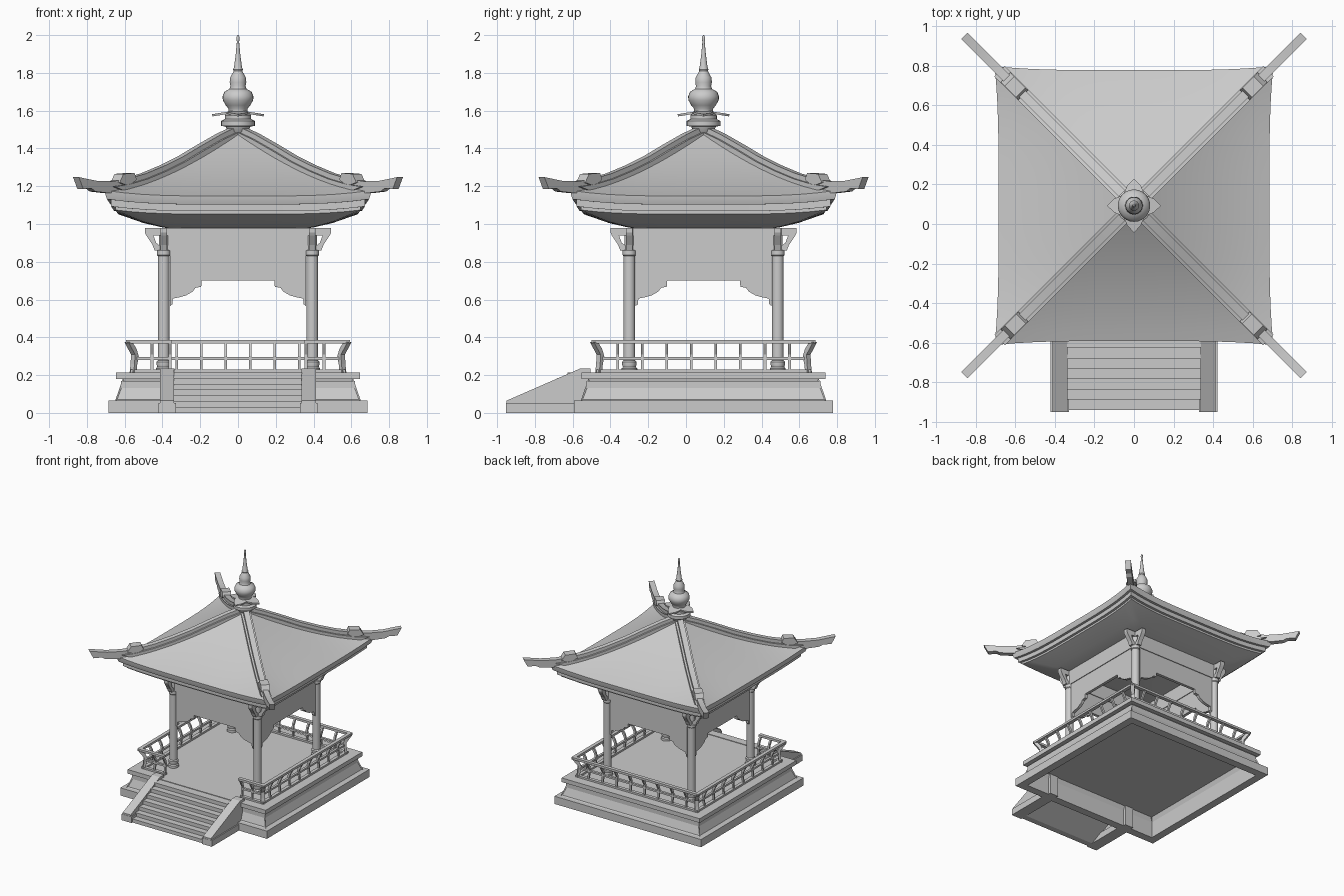
import bpy, bmesh
from math import radians, pi, cos, sin, sqrt
from mathutils import Matrix, Vector

cube = bpy.data.objects.get("Cube")
if cube:
    bpy.data.objects.remove(cube, do_unlink=True)

stone = bpy.data.materials.new("pale_grey_stone")
stone.use_nodes = True
stone.diffuse_color = (0.6, 0.6, 0.6, 1)
stone.node_tree.nodes["Principled BSDF"].inputs["Base Color"].default_value = (0.6, 0.6, 0.6, 1)

CENTRE = Matrix.Translation((0, 0.093, 0))   # axis of the pavilion
FLOOR = 0.215


def turn(quarter):
    return CENTRE @ Matrix.Rotation(quarter * pi / 2, 4, 'Z')


def finish(bm, name, smooth=None):
    bmesh.ops.remove_doubles(bm, verts=bm.verts, dist=1e-5)
    bmesh.ops.recalc_face_normals(bm, faces=bm.faces)
    mesh = bpy.data.meshes.new(name)
    bm.to_mesh(mesh)
    bm.free()
    mesh.materials.append(stone)
    if smooth:
        mesh.shade_smooth()
        mesh.set_sharp_from_angle(angle=radians(smooth))
    obj = bpy.data.objects.new(name, mesh)
    bpy.context.collection.objects.link(obj)
    return obj


def prism(bm, points, depth, matrix):
    """Outline in local x/z, extruded along local y."""
    rings = [[bm.verts.new(matrix @ Vector((x, s * depth / 2, z))) for x, z in points] for s in (-1, 1)]
    bm.faces.new(rings[0])
    bm.faces.new(rings[1][::-1])
    for i in range(len(points)):
        j = (i + 1) % len(points)
        bm.faces.new((rings[0][i], rings[0][j], rings[1][j], rings[1][i]))


def box(bm, x0, x1, y0, y1, z0, z1, matrix=Matrix()):
    prism(bm, [(x0, z0), (x1, z0), (x1, z1), (x0, z1)], y1 - y0,
          matrix @ Matrix.Translation((0, (y0 + y1) / 2, 0)))


def lathe(bm, profile, matrix, sides=20):
    rings = [[bm.verts.new(matrix @ Vector((r * cos(2 * pi * k / sides), r * sin(2 * pi * k / sides), z)))
              for k in range(sides)] for r, z in profile]
    for a, b in zip(rings, rings[1:]):
        for k in range(sides):
            j = (k + 1) % sides
            bm.faces.new((a[k], a[j], b[j], b[k]))
    bm.faces.new(rings[0])
    bm.faces.new(rings[-1])


def square_sweep(bm, profile, cuts=1, flare=0.0, lift=0.0):
    """Four-sided sweep of (half width, z), with optional raised corners."""
    for q in range(4):
        rows = []
        for r, z in profile:
            row = []
            for k in range(cuts + 1):
                u = 2 * k / cuts - 1
                bend = abs(u) ** 4 * (r / 0.685) ** 4
                e = r + flare * bend
                row.append(bm.verts.new(turn(q) @ Vector((u * e, -e, z + lift * bend))))
            rows.append(row)
        for a, b in zip(rows, rows[1:]):
            for k in range(cuts):
                bm.faces.new((a[k], a[k + 1], b[k + 1], b[k]))
    bmesh.ops.remove_doubles(bm, verts=bm.verts, dist=1e-5)
    bmesh.ops.dissolve_degenerate(bm, edges=bm.edges, dist=1e-5)


# Hollow plinth with recessed sloping panels
bm = bmesh.new()
square_sweep(bm, [(0, 0.17), (0.62, 0.17), (0.62, 0), (0.685, 0), (0.685, 0.065), (0.65, 0.065),
                  (0.61, 0.18), (0.645, 0.18), (0.645, FLOOR), (0, FLOOR)])
bmesh.ops.recalc_face_normals(bm, faces=bm.faces)
slopes = [f for f in bm.faces if 0.1 < abs(f.normal.z) < 0.6]
bmesh.ops.inset_individual(bm, faces=slopes, thickness=0.012, depth=-0.006)
finish(bm, "plinth")

# Stairs: stepped slab between two sloping side walls
SIDEWAYS = Matrix.Rotation(pi / 2, 4, 'Z')   # local x runs along world y
count, run, rise = 7, 0.052, FLOOR / 7
outline = []
for i in range(count):
    y = -0.94 + i * run
    outline += [(y, i * rise), (y, (i + 1) * rise)]
outline += [(-0.56, FLOOR), (-0.56, FLOOR - 0.05), (-0.89, 0)]
bm = bmesh.new()
prism(bm, outline, 0.68, SIDEWAYS)
finish(bm, "stairs")
bm = bmesh.new()
for s in (-1, 1):
    prism(bm, [(-0.95, 0), (-0.95, 0.065), (-0.56, 0.235), (-0.505, 0.235), (-0.505, 0)], 0.075,
          Matrix.Translation((s * 0.375, 0, 0)) @ SIDEWAYS)
    box(bm, s * 0.375 - 0.047, s * 0.375 + 0.047, -0.952, -0.55, 0, 0.052)
finish(bm, "stair_walls")

# Columns with moulded bases and capitals
CORNERS = [(sx * 0.393, sy * 0.393) for sx in (-1, 1) for sy in (-1, 1)]
bm = bmesh.new()
for x, y in CORNERS:
    lathe(bm, [(0.042, FLOOR), (0.042, 0.235), (0.034, 0.242), (0.038, 0.255), (0.038, 0.27), (0.031, 0.278),
               (0.031, 0.83), (0.036, 0.836), (0.036, 0.86), (0.026, 0.865), (0.026, 0.98)],
          CENTRE @ Matrix.Translation((x, y, 0)))
finish(bm, "columns", 35)

# Crossed brackets on the columns
bm = bmesh.new()
for x, y in CORNERS:
    for q in range(4):
        m = CENTRE @ Matrix.Translation((x, y, 0)) @ Matrix.Rotation(q * pi / 2, 4, 'Z')
        prism(bm, [(0, 0.94), (0.093, 0.94), (0.1, 0.955), (0.1, 0.98), (0, 0.98)], 0.036, m)
        prism(bm, [(0.02, 0.86), (0.048, 0.86), (0.06, 0.89), (0.093, 0.94), (0.055, 0.94), (0.04, 0.9),
                   (0.02, 0.885)], 0.036, m)
finish(bm, "brackets")

# Scalloped valances and beams between the columns
half = [(0.36, 0.98), (0.36, 0.565), (0.348, 0.575), (0.345, 0.605), (0.31, 0.612), (0.275, 0.622),
        (0.24, 0.642), (0.225, 0.662), (0.195, 0.668), (0.192, 0.7)]
bm = bmesh.new()
for q in range(4):
    m = turn(q) @ Matrix.Translation((0, -0.393, 0))
    prism(bm, half + [(-x, z) for x, z in reversed(half)], 0.024, m)
    box(bm, -0.37, 0.37, -0.018, 0.018, 0.86, 0.98, m)
finish(bm, "valances")

# Railing: curved balusters and three rails, open in front of the stairs
baluster = [(0.548, FLOOR), (0.545, 0.25), (0.536, 0.3), (0.548, 0.34), (0.57, 0.375),
            (0.59, 0.375), (0.575, 0.345), (0.556, 0.31), (0.558, 0.26), (0.563, FLOOR)]
RAILS = [(0.54, 0.568, FLOOR, 0.23), (0.536, 0.556, 0.28, 0.295), (0.562, 0.592, 0.367, 0.385)]
bm = bmesh.new()
for q in range(4):
    m = turn(q)
    spans = [(-1, -0.35), (0.35, 1)] if q == 0 else [(-1, 1)]
    for a, b in spans:
        for r0, r1, z0, z1 in RAILS:
            box(bm, max(a, -r1), min(b, r1), -r1, -r0, z0, z1, m)
    offsets = [s * v for s in (-1, 1) for v in (0.065, 0.195, 0.325, 0.455)]
    if q == 0:
        offsets = [s * v for s in (-1, 1) for v in (0.36, 0.455)]
    for x in offsets:
        prism(bm, baluster, 0.014, m @ Matrix.Translation((x, 0, 0)) @ Matrix.Rotation(-pi / 2, 4, 'Z'))
    # corner post
    prism(bm, baluster, 0.03, m @ Matrix.Rotation(pi / 4, 4, 'Z') @ Matrix.Diagonal((sqrt(2), 1, 1, 1)))
finish(bm, "railing")

# Roof: concave slopes, stepped eaves and soffit
slope = [(0.685 * i / 14, 1.51 - 0.72 * (0.685 * i / 14) + 0.28 * (0.685 * i / 14) ** 2) for i in range(15)]
eaves = [(0.682, 1.125), (0.675, 1.103), (0.655, 1.103), (0.655, 1.068), (0.635, 1.068), (0.635, 1.052),
         (0.5, 1.005), (0.4, 0.982), (0.33, 0.972), (0, 0.972)]
bm = bmesh.new()
square_sweep(bm, slope + eaves, cuts=16, flare=0.02, lift=0.03)
finish(bm, "roof", 25)

# Hip ridges with upturned ends and saddle blocks
ridge = [(0.02, 1.515), (0.1, 1.477), (0.2, 1.42), (0.3, 1.36), (0.4, 1.31), (0.5, 1.268), (0.6, 1.238),
         (0.68, 1.226), (0.76, 1.228), (0.858, 1.248), (0.835, 1.186), (0.79, 1.188), (0.77, 1.172),
         (0.71, 1.165), (0.6, 1.165), (0.4, 1.25), (0.2, 1.36), (0.02, 1.47)]
saddle = [(0.56, 1.235), (0.572, 1.27), (0.63, 1.265), (0.65, 1.22), (0.6, 1.2)]
bm = bmesh.new()
for q in range(4):
    m = turn(q) @ Matrix.Rotation(pi / 4, 4, 'Z') @ Matrix.Diagonal((sqrt(2), 1, 1, 1))
    prism(bm, ridge, 0.044, m)
    prism(bm, [(x, z - 0.028) for x, z in ridge[:8]] + [(x, z) for x, z in ridge[14:]], 0.075, m)
    prism(bm, saddle, 0.068, m)
finish(bm, "hip_ridges", 20)

# Finial: drum, bulb, vase and spire
bm = bmesh.new()
lathe(bm, [(0.03, 1.46), (0.055, 1.49), (0.065, 1.515), (0.09, 1.52), (0.09, 1.545), (0.07, 1.555),
           (0.07, 1.575), (0.05, 1.595), (0.05, 1.61), (0.065, 1.628), (0.08, 1.655), (0.082, 1.675),
           (0.072, 1.7), (0.045, 1.715), (0.04, 1.73), (0.044, 1.75), (0.042, 1.775), (0.028, 1.8),
           (0.023, 1.81), (0.026, 1.818), (0.021, 1.83), (0.012, 1.9), (0.006, 1.965), (0.009, 1.98),
           (0.007, 1.992), (0.002, 2.0)], CENTRE, 24)
finish(bm, "finial", 40)

# Lotus petals around the finial
petal = [(0.02, 0.04), (0.06, 0.052), (0.1, 0.035), (0.138, 0), (0.1, -0.035), (0.06, -0.052), (0.02, -0.04)]
bm = bmesh.new()
for q in range(4):
    prism(bm, petal, 0.012, turn(q) @ Matrix.Translation((0, 0, 1.597)) @ Matrix.Rotation(radians(9), 4, 'Y')
          @ Matrix.Rotation(pi / 2, 4, 'X'))
finish(bm, "finial_petals")
